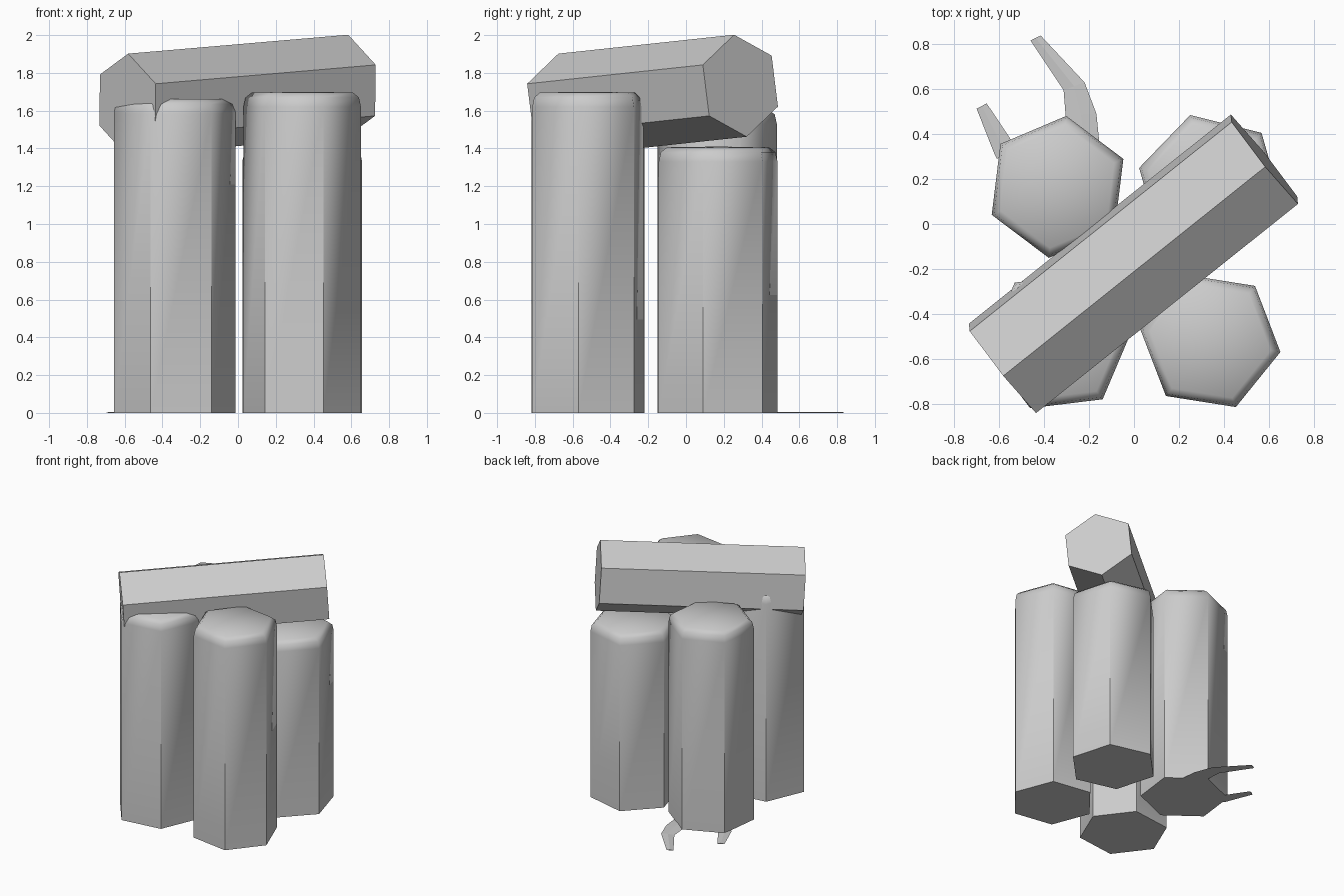
import bpy, bmesh, math
from mathutils import Vector, Matrix

cube = bpy.data.objects.get("Cube")
if cube:
    bpy.data.objects.remove(cube, do_unlink=True)

stone = bpy.data.materials.new("grey_stone")
stone.use_nodes = True
GREY = (0.6, 0.6, 0.6, 1)
stone.diffuse_color = GREY
stone.node_tree.nodes["Principled BSDF"].inputs["Base Color"].default_value = GREY


def finish(name, bm):
    bmesh.ops.recalc_face_normals(bm, faces=bm.faces[:])
    mesh = bpy.data.meshes.new(name)
    bm.to_mesh(mesh)
    bm.free()
    mesh.materials.append(stone)
    obj = bpy.data.objects.new(name, mesh)
    bpy.context.collection.objects.link(obj)
    return obj


def bridge(bm, a, b):
    n = len(a)
    for i in range(n):
        j = (i + 1) % n
        bm.faces.new((a[i], a[j], b[j], b[i]))


def column(name, x, y, radius, angle, height):
    """Standing six-sided column with a softly rounded top."""
    bm = bmesh.new()
    profile = [(1, 0), (1, height - 0.08), (0.965, height - 0.03), (0.86, height - 0.004)]
    rings = []
    for scale, z in profile:
        ring = []
        for k in range(6):
            t = math.radians(angle + 60 * k)
            ring.append(bm.verts.new((x + radius * scale * math.cos(t),
                                      y + radius * scale * math.sin(t), z)))
        rings.append(ring)
    bm.faces.new(rings[0])
    for a, b in zip(rings, rings[1:]):
        bridge(bm, a, b)
    tip = bm.verts.new((x, y, height))
    for k in range(6):
        bm.faces.new((rings[-1][k], rings[-1][(k + 1) % 6], tip))
    # Smooth top, crisp edges rising from the base
    for f in bm.faces:
        f.smooth = True
    for e in bm.edges:
        if min(v.co.z for v in e.verts) == 0:
            e.smooth = False
    finish(name, bm)


column("back_right_column", -0.34, 0.165, 0.318, 23, 1.61)
column("front_left_column", 0.34, -0.52, 0.315, -9, 1.70)
column("back_left_column", 0.34, 0.17, 0.327, 46, 1.41)
column("front_right_column", -0.335, -0.52, 0.325, 7, 1.665)

# Tilted six-sided block lying across the columns
start, end = Vector((-0.585, -0.642, 1.632)), Vector((0.58, 0.288, 1.732))
axis = (end - start).normalized()
side = axis.cross(Vector((0, 0, 1))).normalized()
up = side.cross(axis)
bm = bmesh.new()
caps = []
for centre in (start, end):
    cap = []
    for k in range(6):
        t = math.radians(24 + 60 * k)
        cap.append(bm.verts.new(centre + 0.272 * (side * math.cos(t) + up * math.sin(t))))
    bm.faces.new(cap)
    caps.append(cap)
bridge(bm, *caps)
finish("lying_block", bm)


def root(name, stations):
    """Thin ridged root on the ground; each station gives left and right edge."""
    bm = bmesh.new()
    rows = []
    for left, right in stations:
        a, b = Vector((*left, 0)), Vector((*right, 0))
        ridge = (a + b) / 2 + Vector((0, 0, 0.006))
        rows.append([bm.verts.new(p) for p in (a, ridge, b)])
    for r, s in zip(rows, rows[1:]):
        bridge(bm, r, s)
    bm.faces.new(rows[0])
    bm.faces.new(rows[-1])
    finish(name, bm)


root("long_root", [((-0.29, 0.36), (-0.153, 0.35)), ((-0.304, 0.48), (-0.167, 0.49)),
                   ((-0.313, 0.595), (-0.22, 0.63)), ((-0.46, 0.816), (-0.415, 0.838))])
root("short_root", [((-0.61, 0.29), (-0.53, 0.335)), ((-0.62, 0.31), (-0.553, 0.384)),
                    ((-0.70, 0.513), (-0.655, 0.536))])
